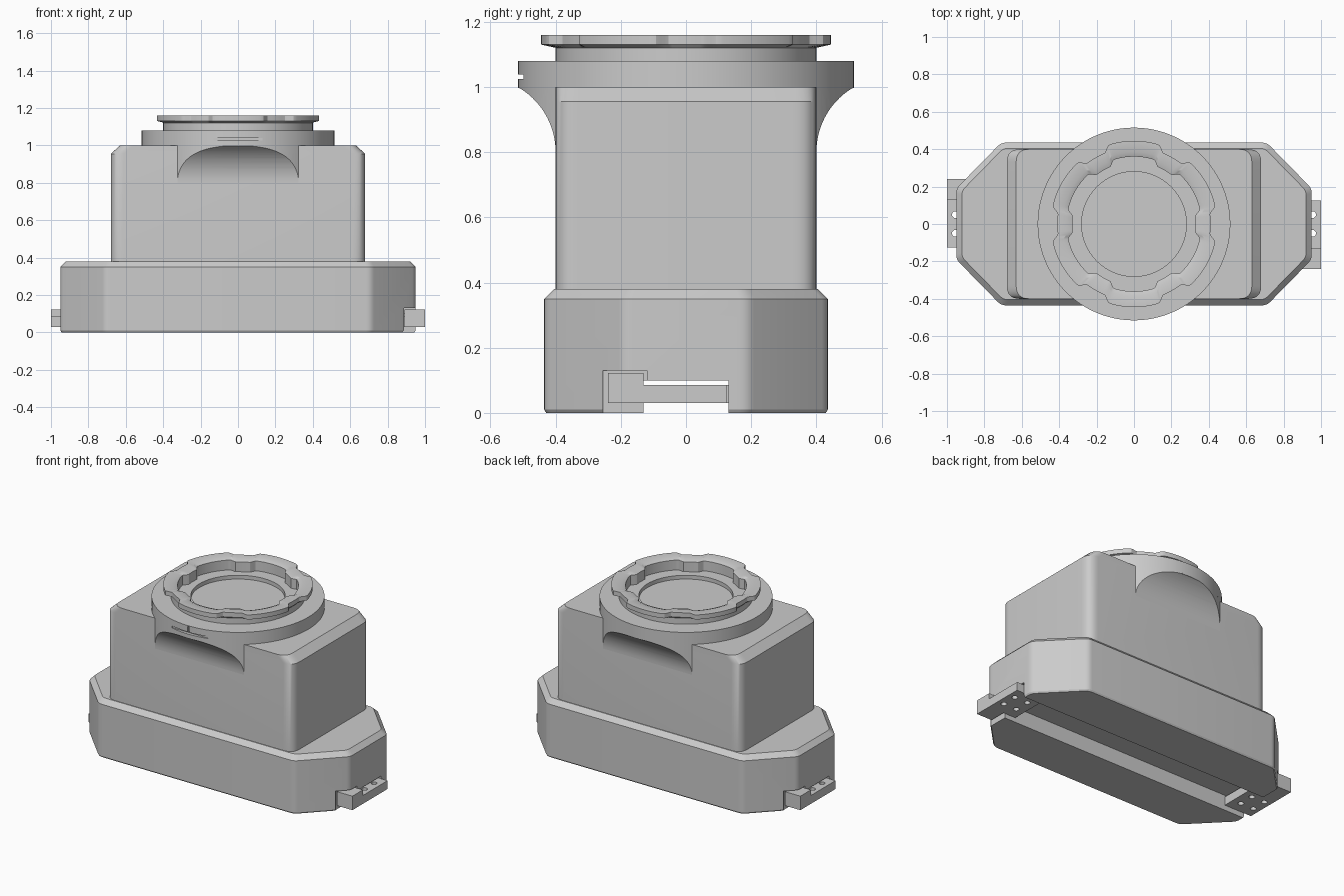
import bpy, bmesh, math
from mathutils import Vector

if "Cube" in bpy.data.objects:
    bpy.data.objects.remove(bpy.data.objects["Cube"], do_unlink=True)

grey = bpy.data.materials.new("plain_grey")
grey.use_nodes = True
grey.diffuse_color = (0.6, 0.6, 0.6, 1)
grey.node_tree.nodes["Principled BSDF"].inputs["Base Color"].default_value = (0.6, 0.6, 0.6, 1)


def loft(name, rings, cap_start=True, cap_end=True):
    """Skin a stack of equal-length closed rings."""
    bm = bmesh.new()
    loops = [[bm.verts.new(p) for p in ring] for ring in rings]
    n = len(loops[0])
    for a, b in zip(loops, loops[1:]):
        for i in range(n):
            j = (i + 1) % n
            bm.faces.new((a[i], a[j], b[j], b[i]))
    if cap_start:
        bm.faces.new(loops[0][::-1])
    if cap_end:
        bm.faces.new(loops[-1])
    if cap_start and cap_end:
        bmesh.ops.recalc_face_normals(bm, faces=bm.faces)
    mesh = bpy.data.meshes.new(name)
    bm.to_mesh(mesh)
    bm.free()
    mesh.materials.append(grey)
    obj = bpy.data.objects.new(name, mesh)
    bpy.context.collection.objects.link(obj)
    return obj


def rounded(corners, z, t, steps=6):
    """Closed outline with each corner softened over the distance t."""
    pts, out = [Vector((x, y, z)) for x, y in corners], []
    for i, p in enumerate(pts):
        a = p + (pts[i - 1] - p).normalized() * t
        b = p + (pts[(i + 1) % len(pts)] - p).normalized() * t
        for k in range(steps + 1):
            s = k / steps
            out.append(a * (1 - s) ** 2 + p * 2 * s * (1 - s) + b * s * s)
    return out


def box(name, x, y, z):
    ring = lambda h: [(x[0], y[0], h), (x[1], y[0], h), (x[1], y[1], h), (x[0], y[1], h)]
    return loft(name, [ring(z[0]), ring(z[1])])


def cylinder(name, r, z, x=0, y=0, n=128):
    circle = lambda h: [(x + r * math.cos(i * math.tau / n), y + r * math.sin(i * math.tau / n), h)
                        for i in range(n)]
    return loft(name, [circle(z[0]), circle(z[1])])


def boolean(obj, cutter, operation="DIFFERENCE"):
    cutter.hide_render = True
    mod = obj.modifiers.new("cut", "BOOLEAN")
    mod.operation, mod.solver, mod.object = operation, "EXACT", cutter
    bpy.context.view_layer.objects.active = obj
    bpy.ops.object.modifier_apply(modifier=mod.name)
    bpy.data.objects.remove(cutter, do_unlink=True)


def smooth(obj, angle=25):
    bpy.ops.object.select_all(action="DESELECT")
    obj.select_set(True)
    bpy.context.view_layer.objects.active = obj
    bpy.ops.object.shade_smooth_by_angle(angle=math.radians(angle))


# Base: long octagon with a chamfered top edge
def octagon(inset, z):
    x, y, ex, ey = 0.95 - inset, 0.435 - inset, 0.71 - inset * 0.4, 0.19 - inset * 0.4
    return rounded([(x, -ey), (x, ey), (ex, y), (-ex, y),
                    (-x, ey), (-x, -ey), (-ex, -y), (ex, -y)], z, 0.025, 4)


base = loft("base", [octagon(0.006, 0), octagon(0, 0.01), octagon(0, 0.35), octagon(0.03, 0.38)])
boolean(base, box("channel_cutter", (-1.1, 1.1), (-0.13, 0.13), (-0.1, 0.1)))
for s in (1, -1):
    boolean(base, box("pocket_cutter", sorted((s * 0.88, s * 1.1)),
                      sorted((-s * 0.255, -s * 0.12)), (-0.1, 0.13)))
smooth(base)


# Upper housing: rounded box with sloped end edges
def housing_ring(x, z):
    y = 0.4
    return rounded([(x, -y), (x, y), (-x, y), (-x, -y)], z, 0.07, 8)


housing = loft("housing", [housing_ring(0.68, 0.37), housing_ring(0.68, 0.955), housing_ring(0.63, 1.0)])
smooth(housing)

# Concave flares carrying the ring where it overhangs front and back
for s, name in ((-1, "front_flare"), (1, "back_flare")):
    profile = [(0.38, 1.0), (0.38, 0.8)]
    for k in range(17):
        a = math.radians(62) * k / 16
        profile.append((0.63 - 0.23 * math.cos(a), 0.8 + 0.23 * math.sin(a)))
    profile[-1] = (0.53, 1.0)
    flare = loft(name, [[(x, s * y, z) for y, z in profile] for x in (-0.45, 0.45)])
    boolean(flare, cylinder("flare_trim", 0.515, (0.7, 1.1)), "INTERSECT")
    smooth(flare, 20)

# Ring and lens mount: one turned stack with six notches in the flange
N = 240


def turned(r, z, dip=0.0):
    ring = []
    for i in range(N):
        a = i * math.tau / N
        off = abs((math.degrees(a) + 30) % 60 - 30)
        k = min(1, max(0, (13 - off) / 6))
        rr = r - dip * k * k * (3 - 2 * k)
        ring.append((rr * math.cos(a), rr * math.sin(a), z))
    return ring


stack = [(0.515, 1.0), (0.515, 1.08), (0.40, 1.08), (0.40, 1.12), (0.445, 1.13, 0.035),
         (0.445, 1.16, 0.035), (0.385, 1.16, 0.025), (0.36, 1.15, 0.03), (0.36, 1.085, 0.03),
         (0.28, 1.085), (0.28, 1.06)]
mount = loft("mount_ring", [turned(*row) for row in stack])
boolean(mount, box("groove_cutter", (-0.13, 0.13), (-0.6, -0.495), (1.025, 1.038)))
boolean(mount, box("tick_cutter", (-0.006, 0.006), (-0.6, -0.508), (1.03, 1.075)))
smooth(mount)

# End clips: perforated plate plus block, turned half way round for the other end
for s, name in ((1, "left_clip"), (-1, "right_clip")):
    plate = box(name + "_plate", sorted((s * 0.8, s * 1.0)), sorted((-s * 0.13, s * 0.125)), (0.03, 0.085))
    for hx in (0.955, 0.86):
        for hy in (-0.05, 0.05):
            boolean(plate, cylinder("hole_cutter", 0.018, (0, 0.2), s * hx, hy, 20))
    smooth(plate)
    box(name + "_block", sorted((s * 0.89, s * 1.0)), sorted((-s * 0.24, -s * 0.13)), (0.03, 0.122))
